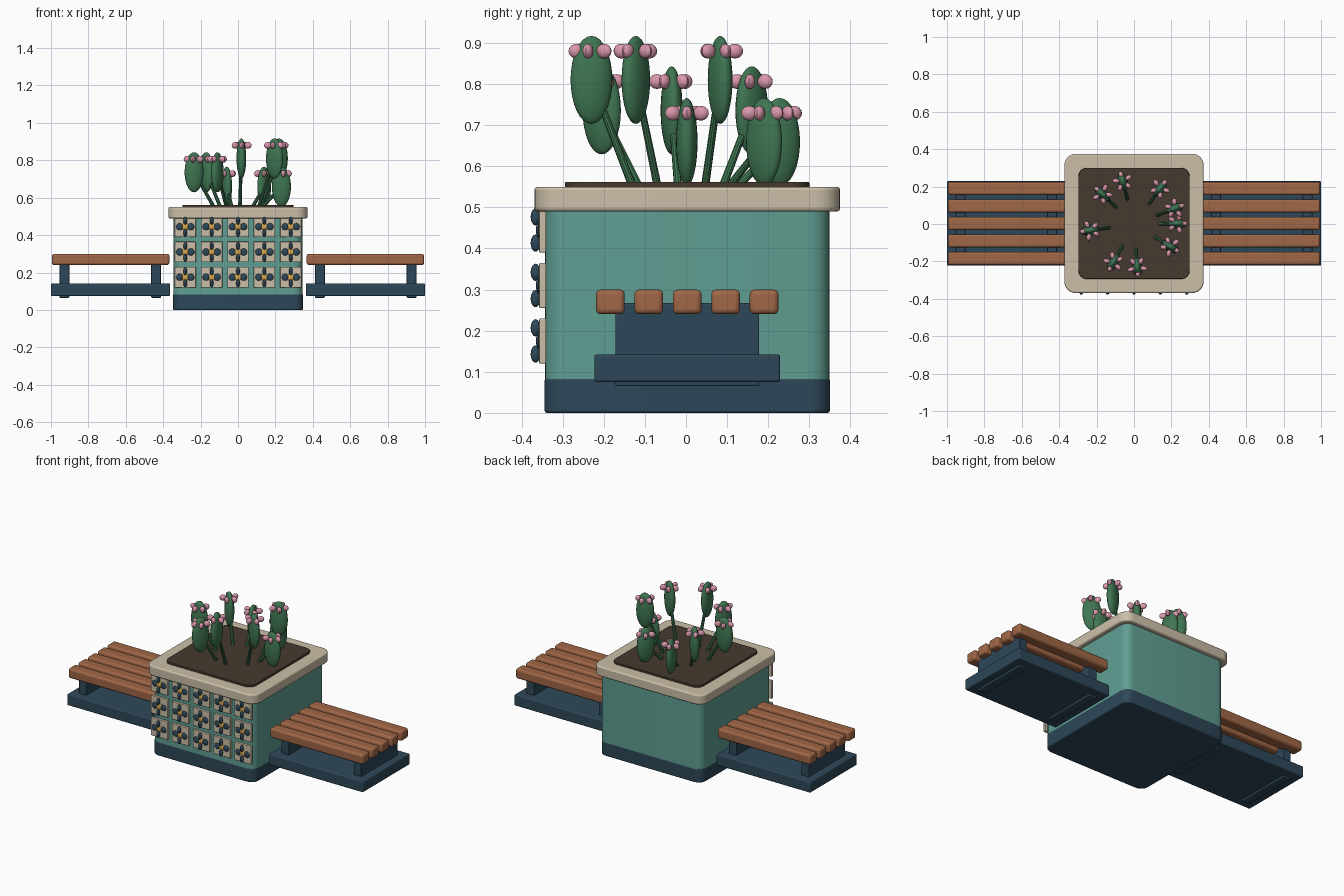
import bpy
import bmesh
from math import cos, sin, tau, atan2, radians
from mathutils import Vector, Matrix

cube = bpy.data.objects.get("Cube")
if cube:
    bpy.data.objects.remove(cube)

parts = []
YC = 0.003  # depth centre of the planter


def material(name, rgb):
    m = bpy.data.materials.new(name)
    m.use_nodes = True
    m.diffuse_color = (*rgb, 1)
    m.node_tree.nodes["Principled BSDF"].inputs["Base Color"].default_value = (*rgb, 1)
    return m


teal = material("teal paint", (0.115, 0.34, 0.285))
navy = material("navy metal", (0.027, 0.064, 0.10))
cream = material("cream stone", (0.60, 0.52, 0.39))
soil = material("dark soil", (0.06, 0.042, 0.028))
wood = material("warm wood", (0.35, 0.135, 0.062))
green = material("cactus green", (0.05, 0.18, 0.085))
pink = material("pink blossom", (0.70, 0.31, 0.41))
amber = material("amber glaze", (0.67, 0.38, 0.08))


def finish(bm, name, mat):
    me = bpy.data.meshes.new(name)
    bm.to_mesh(me)
    bm.free()
    me.materials.append(mat)
    ob = bpy.data.objects.new(name, me)
    bpy.context.collection.objects.link(ob)
    parts.append(ob)
    return ob


def box(name, mat, x, y, z, corner=0, edge=0.004):
    """Box from (min, max) ranges, rounded upright corners, softened edges."""
    bm = bmesh.new()
    bmesh.ops.create_cube(bm, size=1)
    for v in bm.verts:
        v.co = [r[0] + (c + 0.5) * (r[1] - r[0]) for c, r in zip(v.co, (x, y, z))]
    if corner:
        upright = [e for e in bm.edges
                   if abs(e.verts[0].co.z - e.verts[1].co.z) > 0.001]
        bmesh.ops.bevel(bm, geom=upright, offset=corner, segments=6,
                        profile=0.5, affect='EDGES')
    ob = finish(bm, name, mat)
    if edge:
        mod = ob.modifiers.new("soft edges", 'BEVEL')
        mod.width = edge
        mod.segments = 3
        mod.limit_method = 'ANGLE'
        mod.angle_limit = radians(40)
    return ob


def add_ellipsoid(bm, centre, half, turn=0, segs=16, rings=10):
    matrix = (Matrix.Translation(centre) @ Matrix.Rotation(turn, 4, 'Z')
              @ Matrix.Diagonal((*half, 1)))
    bmesh.ops.create_uvsphere(bm, u_segments=segs, v_segments=rings,
                              radius=1, matrix=matrix)


def square(half):
    return (-half, half), (YC - half, YC + half)


# Planter: plinth, body, rim and soil
box("planter_base", navy, *square(0.347), (0, 0.085), 0.05, 0.006)
box("planter_body", teal, *square(0.346), (0.08, 0.5), 0.05, 0)
box("planter_rim", cream, *square(0.372), (0.49, 0.55), 0.06, 0.008)
box("planter_soil", soil, *square(0.297), (0.53, 0.562), 0.045, 0.003)

# Decorative flower tiles on the front
petals, hearts = bmesh.new(), bmesh.new()
for row in range(3):
    for col in range(5):
        x, z = (col - 2) * 0.141, 0.175 + row * 0.135
        box("front_tile", cream, (x - 0.057, x + 0.057), (-0.357, -0.34),
            (z - 0.055, z + 0.055), 0, 0.003)
        for side in (-1, 1):
            add_ellipsoid(petals, (x, -0.366, z + side * 0.032),
                          (0.010, 0.012, 0.021), segs=12, rings=8)
            add_ellipsoid(petals, (x + side * 0.030, -0.359, z),
                          (0.019, 0.006, 0.019), segs=12, rings=8)
        add_ellipsoid(hearts, (x, -0.358, z), (0.020, 0.007, 0.020), segs=12, rings=8)
finish(petals, "tile_petals", navy)
finish(hearts, "tile_flower_centres", amber)

# Benches on both sides
for side, label in ((-1, "right"), (1, "left")):
    def span(a, b):
        return tuple(sorted((side * a, side * b)))

    box(label + "_bench_base", navy, span(0.363, 1.0), (-0.223, 0.229), (0.075, 0.142), 0, 0.006)
    for near in (0.412, 0.902):
        box(label + "_bench_support", navy, span(near, near + 0.052),
            (-0.172, 0.178), (0.065, 0.267), 0, 0.004)
    for i in range(5):
        y = YC + (i - 2) * 0.0935
        box(label + "_bench_slat", wood, span(0.367, 0.995),
            (y - 0.035, y + 0.035), (0.24, 0.30), 0, 0.012)


# Cacti: leaning stem, flat pad facing outward, five-petal blossom
def cactus(x, y, top):
    out = Vector((x, y, 0)).normalized()
    turn = atan2(y, x)
    centre = Vector((x, y, top - 0.107))
    foot = out * 0.13 + Vector((0, 0, 0.55))
    axis = centre - foot
    bm = bmesh.new()
    place = (Matrix.Translation((foot + centre) / 2)
             @ axis.to_track_quat('Z', 'Y').to_matrix().to_4x4())
    bmesh.ops.create_cone(bm, cap_ends=True, segments=10, radius1=0.010,
                          radius2=0.008, depth=axis.length, matrix=place)
    finish(bm, "cactus_stem", green)
    bm = bmesh.new()
    add_ellipsoid(bm, centre, (0.051, 0.026, 0.107), turn, 24, 16)
    finish(bm, "cactus_pad", green)
    bm = bmesh.new()
    for k in range(5):
        a = turn + k * tau / 5
        add_ellipsoid(bm, (x + 0.036 * cos(a), y + 0.036 * sin(a), top - 0.037),
                      (0.020, 0.013, 0.018), a, 12, 8)
    finish(bm, "cactus_blossom", pink)


LOW, MID, TALL = 0.766, 0.843, 0.917
for x, y, top in ((0.232, 0.002, LOW), (0.14, 0.19, LOW), (-0.06, 0.228, LOW),
                  (-0.17, 0.16, MID), (-0.235, -0.035, MID), (-0.11, -0.205, MID),
                  (0.018, -0.23, TALL), (0.195, -0.122, TALL), (0.218, 0.083, TALL)):
    cactus(x, y, top)

# Smooth shading with sharp edges kept
bpy.ops.object.select_all(action='DESELECT')
for ob in parts:
    ob.select_set(True)
bpy.context.view_layer.objects.active = parts[0]
bpy.ops.object.shade_smooth_by_angle(angle=radians(35))
